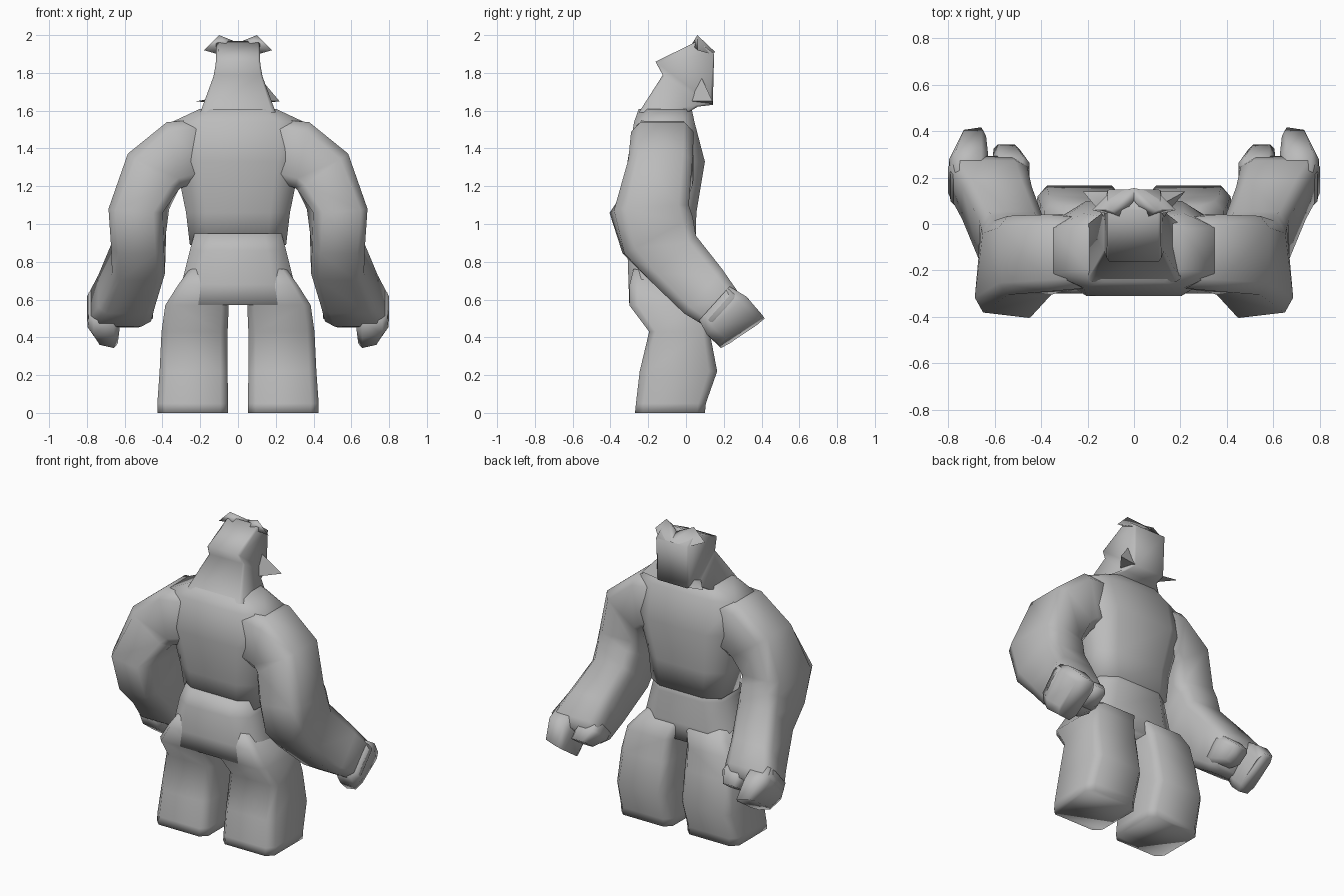
import bpy, bmesh
from math import radians
from mathutils import Matrix, Vector

default = bpy.data.objects.get("Cube")
if default:
    bpy.data.objects.remove(default, do_unlink=True)

COLOUR = (0.5, 0.5, 0.5, 1.0)
grey = bpy.data.materials.new("plain_grey")
grey.use_nodes = True
grey.diffuse_color = COLOUR
grey.node_tree.nodes["Principled BSDF"].inputs["Base Color"].default_value = COLOUR


def finish(name, bm, side):
    """Turn a bmesh into a smooth-shaded object, mirrored when side is -1."""
    bmesh.ops.scale(bm, vec=(side, 1, 1), verts=bm.verts)
    bmesh.ops.recalc_face_normals(bm, faces=bm.faces)
    mesh = bpy.data.meshes.new(name)
    bm.to_mesh(mesh)
    bm.free()
    mesh.materials.append(grey)
    obj = bpy.data.objects.new(name, mesh)
    bpy.context.collection.objects.link(obj)
    bpy.ops.object.select_all(action="DESELECT")
    obj.select_set(True)
    bpy.context.view_layer.objects.active = obj
    bpy.ops.object.shade_smooth_by_angle(angle=radians(100))


def loft(name, rings, corner=0.55, side=1):
    """Skin chamfered sections: x, y, z, half width, half depth, roll, pitch, yaw."""
    bm = bmesh.new()
    c = corner
    section = [(1, -c), (1, c), (c, 1), (-c, 1), (-1, c), (-1, -c), (-c, -1), (c, -1)]
    loops = []
    for x, y, z, a, b, *angles in rings:
        roll, pitch, yaw = (angles + [0, 0, 0])[:3]
        turn = (Matrix.Rotation(radians(yaw), 3, "Z") @ Matrix.Rotation(radians(pitch), 3, "X")
                @ Matrix.Rotation(radians(roll), 3, "Y"))
        loops.append([bm.verts.new(Vector((x, y, z)) + turn @ Vector((u * a, v * b, 0)))
                      for u, v in section])
    for low, high in zip(loops, loops[1:]):
        for i in range(len(section)):
            j = (i + 1) % len(section)
            bm.faces.new((low[i], low[j], high[j], high[i]))
    bm.faces.new(loops[0])
    bm.faces.new(loops[-1])
    finish(name, bm, side)


def hull(name, points, side=1):
    """Small pointed solid around a few points."""
    bm = bmesh.new()
    for p in points:
        bm.verts.new(p)
    bmesh.ops.convex_hull(bm, input=bm.verts)
    finish(name, bm, side)


# Chest and belly
loft("torso", [
    (0, -0.095, 0.89, 0.255, 0.145),
    (0, -0.105, 1.06, 0.275, 0.16),
    (0, -0.105, 1.33, 0.33, 0.205),
    (0, -0.115, 1.54, 0.35, 0.16),
    (0, -0.11, 1.61, 0.2, 0.14),
], corner=0.62)

# Hips, filling the gap between the legs
loft("pelvis", [
    (0, -0.125, 0.57, 0.34, 0.175),
    (0, -0.127, 0.68, 0.3, 0.177),
    (0, -0.13, 0.86, 0.255, 0.18),
    (0, -0.115, 0.95, 0.23, 0.155),
], corner=0.62)

# Neck and head, leaning forward
loft("neck_and_head", [
    (0, -0.12, 1.59, 0.20, 0.13),
    (0, -0.03, 1.705, 0.13, 0.125, 0, -42),
    (0, -0.01, 1.745, 0.118, 0.19, 0, -37),
    (0, 0.105, 1.935, 0.115, 0.055, 0, -37),
], corner=0.9)

for side, label, flap_top in ((1, "left", 1.78), (-1, "right", 1.67)):
    # Brow horn and jaw flap
    hull(label + "_brow_horn", [
        (0.1, 0.06, 2.0), (0, 0.1, 1.96), (0, 0.155, 1.91), (0.18, 0.06, 1.92),
        (0.11, 0.13, 1.9), (0.06, 0.03, 1.95)], side)
    hull(label + "_jaw_flap", [
        (0.11, 0.08, flap_top), (0.12, 0.02, 1.65), (0.22, 0.14, 1.65),
        (0.06, 0.14, 1.63)], side)

    # Leg, from flat sole up to the thigh beside the pelvis
    loft(label + "_leg", [
        (0.24, -0.085, 0.0, 0.187, 0.185),
        (0.24, -0.08, 0.05, 0.187, 0.185),
        (0.235, -0.04, 0.22, 0.18, 0.205),
        (0.23, -0.035, 0.43, 0.175, 0.16),
        (0.217, -0.1, 0.57, 0.168, 0.2),
        (0.175, -0.11, 0.66, 0.145, 0.19, 0, -5),
        (0.14, -0.15, 0.74, 0.12, 0.13, 0, -10),
    ], corner=0.78, side=side)

    # Arm, from inside the chest through the bent elbow to the palm
    loft(label + "_arm", [
        (0.14, -0.125, 1.4, 0.16, 0.145, -90),
        (0.34, -0.125, 1.365, 0.178, 0.166, -78),
        (0.45, -0.135, 1.275, 0.165, 0.17, -36),
        (0.525, -0.195, 1.08, 0.145, 0.2, -4, 4, 7),
        (0.525, -0.15, 0.94, 0.14, 0.205, 0, 28, 3),
        (0.527, -0.07, 0.82, 0.14, 0.17, 0, 44),
        (0.59, 0.09, 0.645, 0.15, 0.155, 0, 50),
        (0.63, 0.19, 0.55, 0.17, 0.125, 0, 48),
        (0.63, 0.23, 0.515, 0.14, 0.09, 0, 45),
    ], corner=0.7, side=side)

    # Fingers and thumb
    loft(label + "_fingers", [
        (0.71, 0.15, 0.58, 0.08, 0.12, 0, 48),
        (0.712, 0.22, 0.51, 0.085, 0.145, -8, 44),
        (0.695, 0.295, 0.43, 0.06, 0.14, -15, 34),
    ], corner=0.65, side=side)
    loft(label + "_thumb", [
        (0.54, 0.14, 0.6, 0.08, 0.1, 0, 48),
        (0.53, 0.22, 0.54, 0.08, 0.09, 0, 42),
        (0.55, 0.29, 0.5, 0.055, 0.065, 0, 35),
    ], corner=0.65, side=side)
